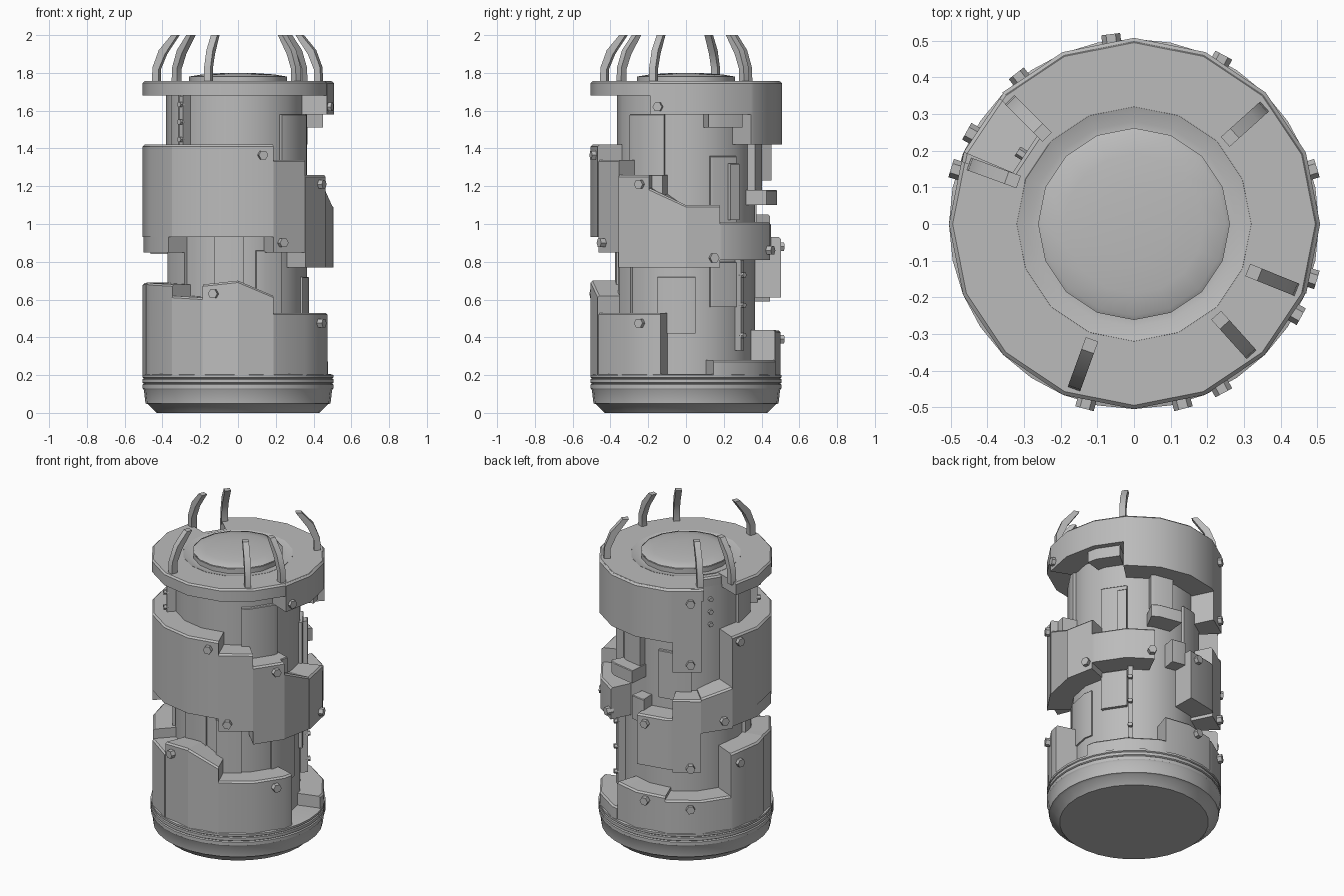
import bpy, bmesh, math
from mathutils import Matrix, Vector

old = bpy.data.objects.get("Cube")
if old:
    bpy.data.objects.remove(old)

metal = bpy.data.materials.new("grey_metal")
metal.use_nodes = True
GREY = (0.5, 0.5, 0.5, 1)
metal.diffuse_color = GREY
metal.node_tree.nodes["Principled BSDF"].inputs["Base Color"].default_value = GREY

STEP = 22.5          # facet size shared by the armour plates
CORE, SHELL = 0.355, 0.505


def finish(name, bm):
    """Turn a bmesh into an object, smooth but with sharp corners."""
    bmesh.ops.recalc_face_normals(bm, faces=bm.faces)
    for f in bm.faces:
        f.smooth = True
    for e in bm.edges:
        e.smooth = len(e.link_faces) == 2 and e.calc_face_angle(0) < math.radians(30)
    mesh = bpy.data.meshes.new(name)
    bm.to_mesh(mesh)
    bm.free()
    mesh.materials.append(metal)
    obj = bpy.data.objects.new(name, mesh)
    bpy.context.collection.objects.link(obj)
    return obj


def on_facet(angle, r):
    """Point on the regular polygon of radius r at an angle in degrees."""
    mid = (math.floor(angle / STEP + 1e-6) + 0.5) * STEP
    k = r * math.cos(math.radians(STEP / 2)) / math.cos(math.radians(angle - mid))
    return k * math.cos(math.radians(angle)), k * math.sin(math.radians(angle))


def lathe(name, profile, sides=16):
    """Full turn of an (r, z) profile."""
    bm = bmesh.new()
    verts = [bm.verts.new((r, 0, z)) for r, z in profile]
    edges = [bm.edges.new(p) for p in zip(verts, verts[1:])]
    bmesh.ops.spin(bm, geom=verts + edges, cent=(0, 0, 0), axis=(0, 0, 1),
                   angle=math.tau, steps=sides)
    bmesh.ops.remove_doubles(bm, verts=bm.verts, dist=1e-4)
    return finish(name, bm)


def plate(name, a0, a1, z0, z1, z_end=None, r0=CORE - 0.03, r1=SHELL, c=0.01):
    """Curved block between two angles, top edge chamfered, top may slope."""
    z_end = z1 if z_end is None else z_end
    cuts = [a0] + [k * STEP for k in range(-20, 30) if a0 + 1 < k * STEP < a1 - 1] + [a1]
    bm = bmesh.new()
    rings = []
    for a in cuts:
        top = z1 + (z_end - z1) * (a - a0) / (a1 - a0)
        section = ((r0, z0), (r1, z0), (r1, top - c), (r1 - c, top), (r0, top))
        rings.append([bm.verts.new((*on_facet(a, r), z)) for r, z in section])
    for p, q in zip(rings, rings[1:]):
        for i in range(len(p)):
            j = (i + 1) % len(p)
            bm.faces.new((p[i], p[j], q[j], q[i]))
    bm.faces.new(rings[0])
    bm.faces.new(rings[-1])
    return finish(name, bm)


def bolt(name, angle, z, r, size, length):
    """Hexagonal bolt pointing outward."""
    bm = bmesh.new()
    bmesh.ops.create_cone(bm, cap_ends=True, segments=6, radius1=size,
                          radius2=size, depth=length)
    bm.transform(Matrix.Rotation(math.radians(angle), 4, 'Z')
                 @ Matrix.Translation((r, 0, z)) @ Matrix.Rotation(math.pi / 2, 4, 'Y'))
    return finish(name, bm)


def prong(name, angle):
    """Flat claw leaning inward over the lens."""
    outer = ((.48, 1.74), (.475, 1.83), (.44, 1.92), (.37, 2))
    inner = ((.335, 2), (.405, 1.9), (.44, 1.82), (.44, 1.74))
    bm = bmesh.new()
    face = bm.faces.new([bm.verts.new((r, -.018, z)) for r, z in outer + inner])
    out = bmesh.ops.extrude_face_region(bm, geom=[face])["geom"]
    bmesh.ops.translate(bm, vec=Vector((0, .036, 0)),
                        verts=[v for v in out if isinstance(v, bmesh.types.BMVert)])
    bm.transform(Matrix.Rotation(math.radians(angle), 4, 'Z'))
    return finish(name, bm)


# Base, core and lens
lathe("base", [(0, 0), (.43, 0), (.475, .045), (.49, .05), (.498, .12), (.505, .13),
               (.505, .15), (.498, .155), (.505, .16), (.505, .178), (.498, .182),
               (.505, .187), (.505, .2), (.49, .205), (0, .205)], sides=32)
lathe("core", [(CORE + .01, .2), (CORE + .01, 1.7)])
lathe("lens_seat", [(.34, 1.7), (.32, 1.758), (.28, 1.745), (.26, 1.745), (.26, 1.78)])
lathe("lens", [(.262, 1.775), (.25, 1.782), (.19, 1.792), (.1, 1.798), (0, 1.8)])

# Collar around the lens with its hanging plates
plate("collar", 160, 497, 1.68, 1.757, r0=.318)
plate("collar_inner", 137, 160, 1.68, 1.755, r0=.318, r1=.36)
COLLAR = ((-22, 43, 1.58, SHELL), (15, 40, 1.51, .47),
          (43, 116, 1.42, SHELL), (116, 135, 1.23, SHELL))
for i, (a, b, z, r) in enumerate(COLLAR):
    plate(f"collar_plate_{i}", a, b, z, 1.755, r1=r + .003)

# Middle armour band: start angle, end angle, bottom, top, top at end
MIDDLE = ((157, 226, .93, 1.42, 1.42), (157, 222, .85, .94, .94),
          (226, 292, .93, 1.42, 1.42), (292, 315, .85, 1.34, 1.34),
          (-45, -23, .77, 1.26, 1.26), (-23, 0, .77, 1.19, 1.1),
          (0, 21, .77, 1.1, 1.1), (21, 64, .81, 1.01, 1.01),
          (91, 116, .61, .93, .93), (116, 135, .59, 1.05, 1.05),
          (135, 157, .84, 1.06, 1.1))
for i, (a, b, z0, z1, z2) in enumerate(MIDDLE):
    plate(f"middle_plate_{i}", a, b, z0, z1, z2, r1=SHELL - .004 * (i % 2))

# Lower armour band: start angle, end angle, top, top at end
LOWER = ((156, 190, .68, .69), (190, 226, .69, .68), (226, 248, .62, .61),
         (248, 270, .68, .7), (270, 292, .7, .62), (292, 344, .53, .53),
         (17, 72, .28, .28), (72, 111, .44, .43), (111, 156, .41, .41))
for i, (a, b, z1, z2) in enumerate(LOWER):
    plate(f"lower_plate_{i}", a, b, .19, z1, z2, r1=SHELL - .004 * (i % 2))

# Raised panels on the core: start angle, end angle, bottom, top, radius
PANELS = ((-24, 8, .42, .72, .375), (20, 44, .56, .8, .385), (-52, -18, 1.2, 1.58, .385),
          (20, 44, 1, 1.36, .385), (36, 44, 1.02, 1.32, .41), (190, 222, .55, .95, .385),
          (178, 212, 1.4, 1.7, .38), (-75, -52, .5, .86, .38), (100, 130, 1, 1.3, .385),
          (64, 84, 1.1, 1.43, .41), (62, 85, 1.1, 1.18, .49), (80, 92, .85, 1, .45),
          (250, 275, .6, .95, .375), (-23, -16, 1.1, 1.26, .46))
for i, (a, b, z0, z1, r) in enumerate(PANELS):
    plate(f"core_panel_{i}", a, b, z0, z1, r1=r, c=.004)

# Narrow fins with rows of small bolts
FINS = ((47, .33, .81, .41), (148, 1.42, 1.66, .36), (224, 1.4, 1.68, .42))
for i, (a, z0, z1, r) in enumerate(FINS):
    plate(f"fin_{i}", a - 2, a + 2, z0, z1, r1=r, c=.004)
    for k in range(3):
        bolt(f"fin_bolt_{i}_{k}", a, z0 + (z1 - z0) * (k + .5) / 3, r, .015, .03)

# Large bolts: angle, height
BOLTS = ((-17, 1.62), (-29, 1.21), (-29, .475), (17, .82), (-75, 1.365), (-62, .9),
         (-105, .63), (62, .86), (97, .88), (97, .39), (151, .9), (163, 1.38),
         (128, 1.67), (128, 1.28), (128, .62), (128, .36), (163, .61))
for i, (a, z) in enumerate(BOLTS):
    bolt(f"bolt_{i}", a, z, .5, .026, .044)

# Claws around the lens
for i, a in enumerate((42, -22, -48, -110, 135, 160)):
    prong(f"prong_{i}", a)
